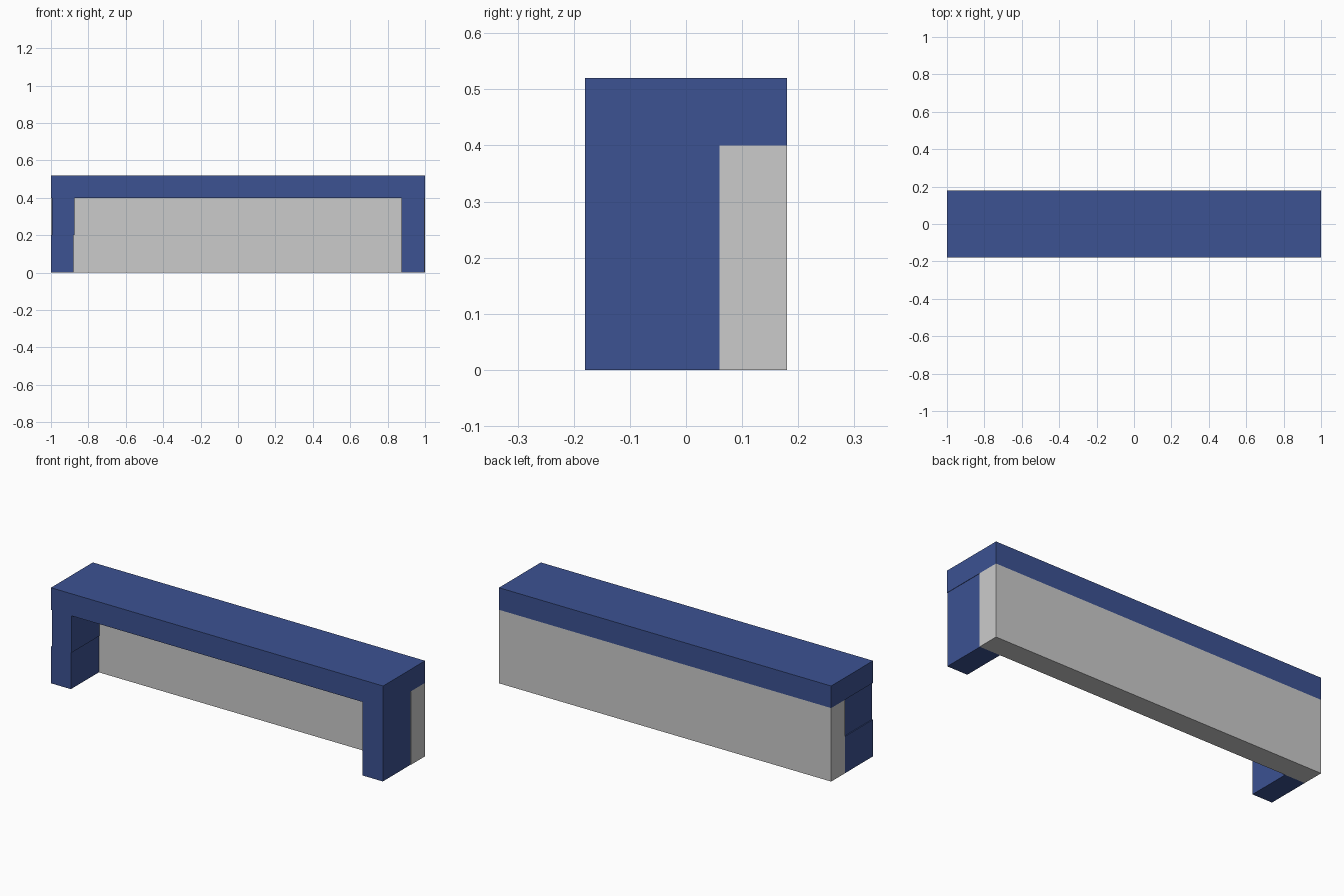
import bpy

if "Cube" in bpy.data.objects:
    bpy.data.objects.remove(bpy.data.objects["Cube"])

blue = bpy.data.materials.new("blue")
blue.diffuse_color = (0.045, 0.085, 0.29, 1)
blue.use_nodes = True
blue.node_tree.nodes["Principled BSDF"].inputs["Base Color"].default_value = blue.diffuse_color


def box(name, x, y, z, mat=None):
    """Box from (min, max) ranges on each axis."""
    bpy.ops.mesh.primitive_cube_add(size=1, location=[sum(r) / 2 for r in (x, y, z)])
    ob = bpy.context.object
    ob.name = name
    ob.scale = [r[1] - r[0] for r in (x, y, z)]
    bpy.ops.object.transform_apply(location=False, rotation=False, scale=True)
    if mat:
        ob.data.materials.append(mat)
    return ob


front = (-0.18, 0.06)

# Top slab over the full depth
box("top_slab", (-1, 1), (-0.18, 0.18), (0.40, 0.52), blue)

# Grey back panel under the slab
box("back_panel", (-1, 1), (0.06, 0.18), (0, 0.40))

# Right leg is one block, left leg is two slightly offset blocks
box("right_leg", (0.875, 0.998), front, (0, 0.40), blue)
box("left_leg_lower", (-1, -0.88), front, (0, 0.20), blue)
box("left_leg_upper", (-0.995, -0.875), front, (0.20, 0.40), blue)
